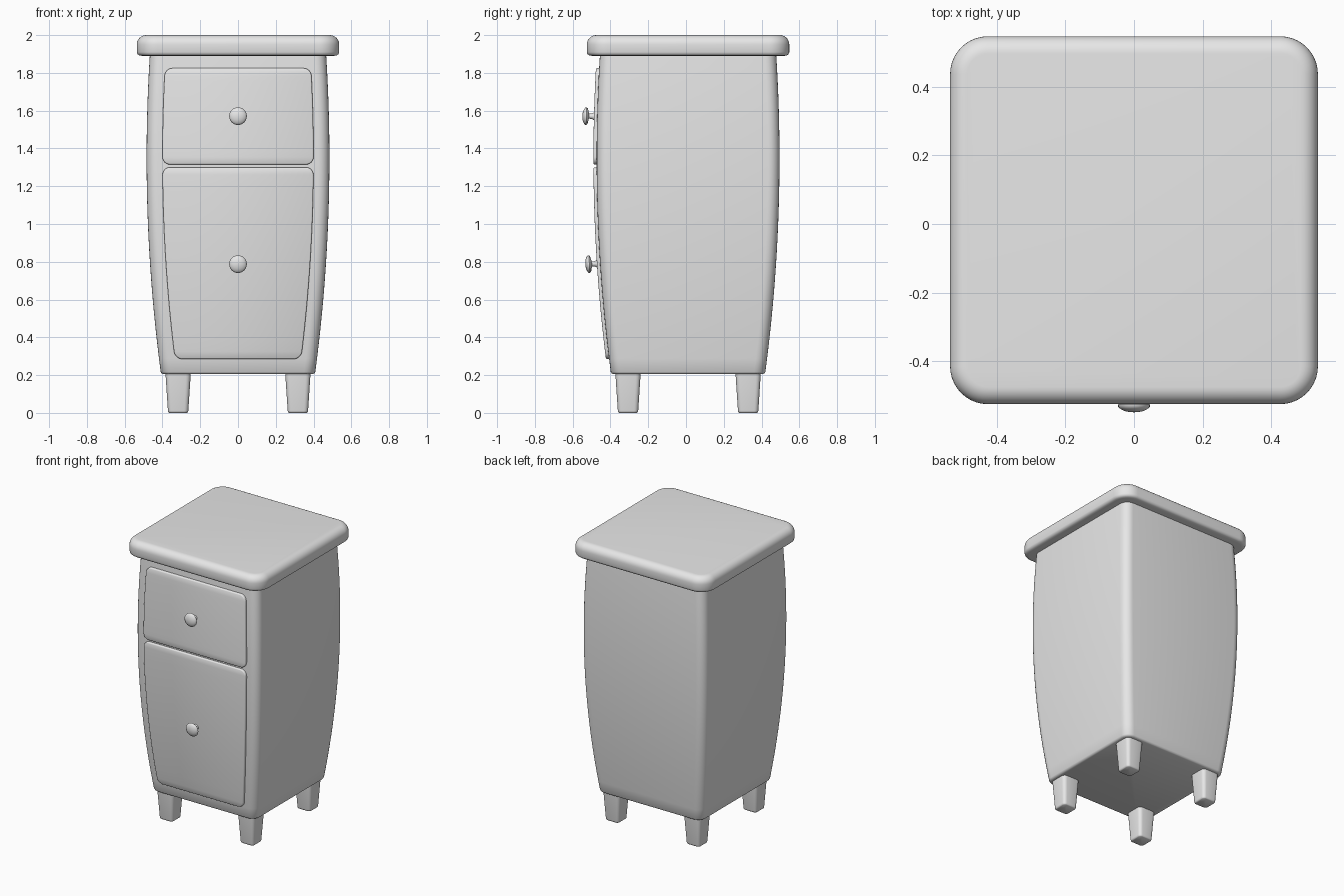
import bpy, bmesh, math
from mathutils import Matrix

if "Cube" in bpy.data.objects:
    bpy.data.objects.remove(bpy.data.objects["Cube"])

CY = 0.011          # depth centre of the cabinet
grey = bpy.data.materials.new("grey_paint")
grey.diffuse_color = (0.8, 0.8, 0.8, 1)
grey.use_nodes = True
grey.node_tree.nodes["Principled BSDF"].inputs["Base Color"].default_value = grey.diffuse_color


def finish(name, bm, matrix=Matrix(), angle=40):
    bmesh.ops.remove_doubles(bm, verts=bm.verts, dist=1e-5)
    bmesh.ops.recalc_face_normals(bm, faces=bm.faces)
    mesh = bpy.data.meshes.new(name)
    bm.to_mesh(mesh)
    bm.free()
    mesh.materials.append(grey)
    mesh.transform(matrix)
    mesh.shade_smooth()
    mesh.set_sharp_from_angle(angle=math.radians(angle))
    obj = bpy.data.objects.new(name, mesh)
    bpy.context.collection.objects.link(obj)
    return obj


def skin(bm, rings):
    n = len(rings[0])
    for a, b in zip(rings, rings[1:]):
        for i in range(n):
            j = (i + 1) % n
            bm.faces.new((a[i], a[j], b[j], b[i]))


def loft(name, sections, matrix, seg=6):
    """Stack rounded squares given as (half width, corner radius, z)."""
    bm = bmesh.new()
    rings = []
    for half, r, z in sections:
        ring = []
        for q in range(4):
            mid = math.pi / 4 + q * math.pi / 2
            cx = math.copysign(half - r, math.cos(mid))
            cy = math.copysign(half - r, math.sin(mid))
            for s in range(seg + 1):
                t = (q + s / seg) * math.pi / 2
                ring.append(bm.verts.new((cx + r * math.cos(t), cy + r * math.sin(t), z)))
        rings.append(ring)
    skin(bm, rings)
    bm.faces.new(rings[0][::-1])
    bm.faces.new(rings[-1])
    return finish(name, bm, matrix)


def bulge(z):
    """Half width of the bowed body at height z."""
    return 0.484 - 0.0582 * (z - 1.35) ** 2


centre = Matrix.Translation((0, CY, 0))

# Bowed body with a small rounding at the bottom
sections = [(bulge(0.205) - 0.012, 0.048, 0.205), (bulge(0.209) - 0.004, 0.056, 0.209)]
sections += [(bulge(z), 0.06, z) for z in [0.217 + (1.9 - 0.217) * i / 24 for i in range(25)]]
loft("body", sections, centre)

# Table top with rounded rim
profile = [(0.03, 1.89), (0.014, 1.892), (0.004, 1.899), (0, 1.91)]
for i in range(9):
    t = i / 8 * math.pi / 2
    profile.append((0.05 * (1 - math.cos(t)), 1.95 + 0.05 * math.sin(t)))
loft("table_top", [(0.536 - d, 0.11 - d, z) for d, z in profile], centre, 10)

# Tapered legs
for sx in (-1, 1):
    for sy in (-1, 1):
        loft("leg", [(0.047, 0.016, 0), (0.052, 0.02, 0.004), (0.054, 0.022, 0.012),
                     (0.067, 0.026, 0.21)],
             Matrix.Translation((sx * 0.317, CY + sy * 0.318, 0)), 4)


def drawer(name, z0, z1):
    """Curved panel that follows the front of the body."""
    bm = bmesh.new()
    rings = []
    for inset, out in ((0, -0.02), (0, 0.011), (0.002, 0.015), (0.006, 0.017)):
        r, lo, hi = 0.04 - inset, z0 + inset, z1 - inset
        arc = [r * (1 - math.cos(i / 6 * math.pi / 2)) for i in range(7)]
        heights = [lo + d for d in arc]
        heights += [lo + r + (hi - lo - 2 * r) * i / 14 for i in range(1, 14)]
        heights += [hi - d for d in reversed(arc)]
        left, right = [], []
        for z in heights:
            d = max(0, r - min(z - lo, hi - z))
            half = bulge(z) - 0.084 - inset - (r - math.sqrt(max(0, r * r - d * d)))
            y = CY - bulge(z) - out
            left.append(bm.verts.new((-half, y, z)))
            right.append(bm.verts.new((half, y, z)))
        rings.append(left + right[::-1])
    skin(bm, rings)
    for i in range(len(left) - 1):
        bm.faces.new((left[i], right[i], right[i + 1], left[i + 1]))
    finish(name, bm)


drawer("upper_drawer", 1.315, 1.825)
drawer("lower_drawer", 0.285, 1.30)

# Round knobs, square to the curved front
knob = [(0.02, -0.01), (0.02, 0.002), (0.014, 0.01), (0.013, 0.027), (0.028, 0.03),
        (0.042, 0.034), (0.047, 0.040), (0.046, 0.046), (0.038, 0.053),
        (0.024, 0.059), (0.010, 0.061), (0.002, 0.0615)]
for name, z in (("upper_knob", 1.57), ("lower_knob", 0.79)):
    slope = 2 * 0.0582 * (1.35 - z)
    place = Matrix.Translation((0, CY - bulge(z) - 0.017, z))
    turn = Matrix.Rotation(math.pi / 2 + math.atan(slope), 4, 'X')
    loft(name, [(r, r, h) for r, h in knob], place @ turn)
